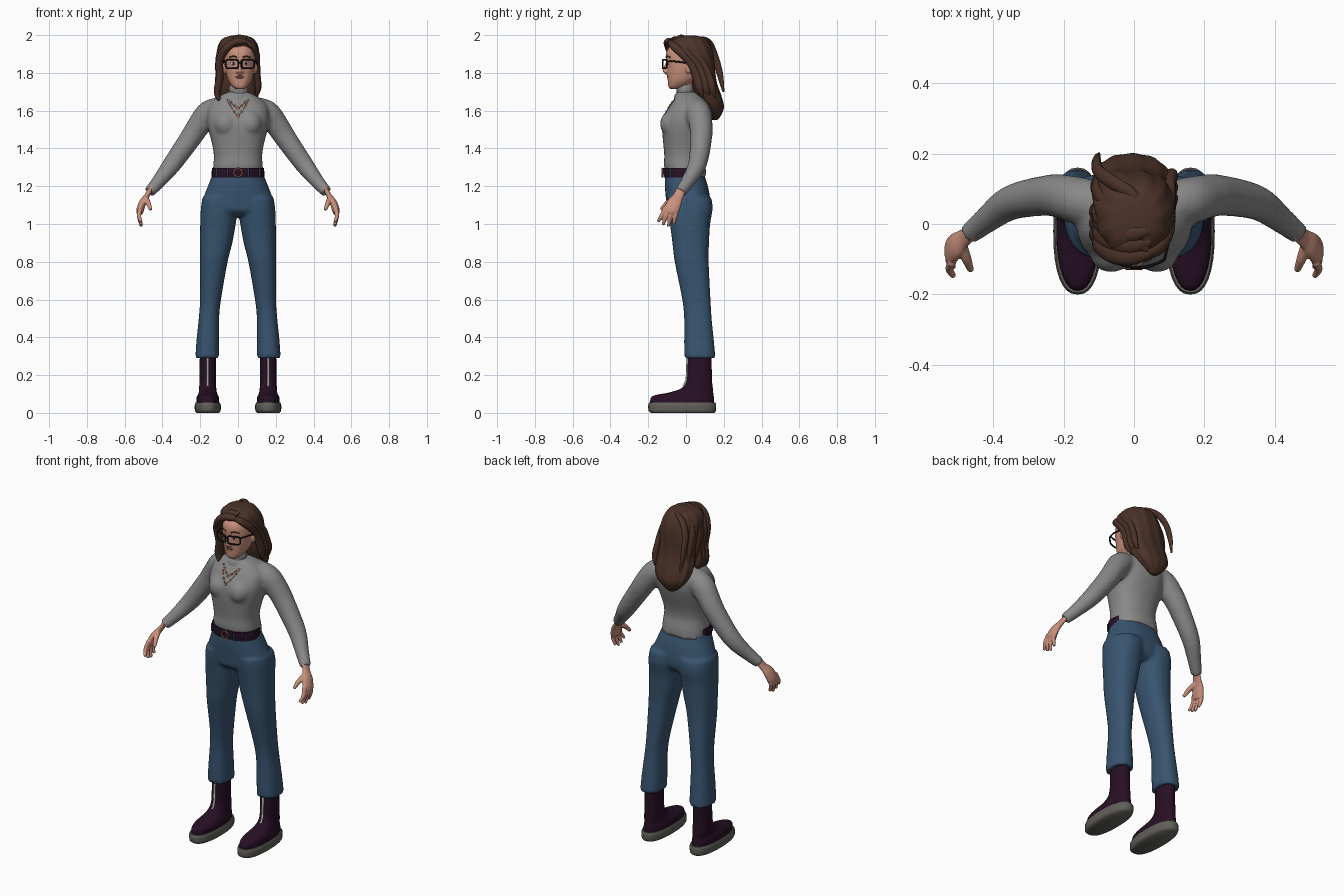
import bpy, bmesh, math
from mathutils import Vector, Matrix

cube = bpy.data.objects.get("Cube")
if cube:
    bpy.data.objects.remove(cube, do_unlink=True)


def material(name, r, g, b):
    m = bpy.data.materials.new(name)
    m.use_nodes = True
    m.diffuse_color = (r, g, b, 1)
    m.node_tree.nodes["Principled BSDF"].inputs["Base Color"].default_value = (r, g, b, 1)
    return m


WOOL = material("grey wool", .25, .25, .25)
DENIM = material("blue denim", .04, .09, .16)
LEATHER = material("plum leather", .02, .005, .018)
RUBBER = material("grey rubber", .12, .115, .1)
HAIR = material("brown hair", .07, .032, .021)
SKIN = material("skin", .58, .28, .2)
LIP = material("lip", .42, .15, .12)
BLACK = material("black", .005, .005, .006)
COPPER = material("copper", .55, .2, .1)
SILVER = material("silver white", .6, .6, .6)


def smooth_rows(rows, steps=4):
    """Catmull-Rom interpolation of tuples."""
    out = []
    for i in range(len(rows) - 1):
        quad = (rows[max(i - 1, 0)], rows[i], rows[i + 1], rows[min(i + 2, len(rows) - 1)])
        for k in range(steps):
            t = k / steps
            out.append([b + .5 * t * (c - a + t * (2 * a - 5 * b + 4 * c - d + t * (3 * (b - c) + d - a)))
                        for a, b, c, d in zip(*quad)])
    return out + [list(rows[-1])]


def skin_rings(bm, rings):
    loops = [[bm.verts.new(p) for p in ring] for ring in rings]
    for a, b in zip(loops, loops[1:]):
        for i in range(len(a)):
            j = (i + 1) % len(a)
            bm.faces.new((a[i], a[j], b[j], b[i]))
    bm.faces.new(loops[0])
    bm.faces.new(loops[-1])


def oval(t, n):
    c, s = math.cos(t), math.sin(t)
    return math.copysign(abs(c) ** (2 / n), c), math.copysign(abs(s) ** (2 / n), s)


def loft(bm, rows, n=2.3, seg=32, ridge=0):
    """Stack of level ovals, each (z, x0, x1, y0, y1)."""
    rings = []
    for z, x0, x1, y0, y1 in smooth_rows(rows):
        ring = []
        for k in range(seg):
            t = math.tau * k / seg
            c, s = oval(t, n)
            w = 1 + ridge * math.cos(11 * t + 9 * z)
            ring.append(((x0 + x1) / 2 + c * w * (x1 - x0) / 2, (y0 + y1) / 2 + s * w * (y1 - y0) / 2, z))
        rings.append(ring)
    skin_rings(bm, rings)


def tube(bm, pts, ref=(0, 1, 0), flat=1, seg=14):
    """Tapered tube through (x, y, z, radius); flat thins it across ref."""
    rows = smooth_rows(pts)
    rings = []
    for i, row in enumerate(rows):
        d = (Vector(rows[min(i + 1, len(rows) - 1)][:3]) - Vector(rows[max(i - 1, 0)][:3])).normalized()
        v = d.cross(Vector(ref)).normalized()
        u = v.cross(d)
        rings.append([Vector(row[:3]) + row[3] * (u * math.cos(a) + v * flat * math.sin(a))
                      for a in (math.tau * k / seg for k in range(seg))])
    skin_rings(bm, rings)


def ball(bm, pos, size):
    bmesh.ops.create_uvsphere(bm, u_segments=20, v_segments=12, radius=1,
                              matrix=Matrix.Translation(pos) @ Matrix.Diagonal((*size, 1)))


def mirror(bm):
    copy = bmesh.ops.duplicate(bm, geom=bm.verts[:] + bm.edges[:] + bm.faces[:])["geom"]
    for v in copy:
        if isinstance(v, bmesh.types.BMVert):
            v.co.x *= -1


def finish(name, bm, mat, side=1, voxel=0, soften=4):
    for v in bm.verts:
        v.co.x *= side
    bmesh.ops.recalc_face_normals(bm, faces=bm.faces[:])
    me = bpy.data.meshes.new(name)
    bm.to_mesh(me)
    bm.free()
    me.materials.append(mat)
    me.polygons.foreach_set("use_smooth", [True] * len(me.polygons))
    me.set_sharp_from_angle(angle=math.radians(50))
    ob = bpy.data.objects.new(name, me)
    bpy.context.collection.objects.link(ob)
    if voxel:
        r = ob.modifiers.new("blend", "REMESH")
        r.mode, r.voxel_size, r.use_smooth_shade = "VOXEL", voxel, True
        s = ob.modifiers.new("soften", "SMOOTH")
        s.iterations = soften
    return ob


def wire(name, pts, r, mat, cyclic=False):
    cu = bpy.data.curves.new(name, "CURVE")
    cu.dimensions, cu.bevel_depth, cu.bevel_resolution, cu.use_fill_caps = "3D", r, 2, True
    sp = cu.splines.new("POLY")
    sp.points.add(len(pts) - 1)
    for p, co in zip(sp.points, pts):
        p.co = (*co, 1)
    sp.use_cyclic_u = cyclic
    cu.materials.append(mat)
    bpy.context.collection.objects.link(bpy.data.objects.new(name, cu))


def front_of(ob, x, z, gap=.002):
    """Point just in front of an object's surface."""
    dg = bpy.context.evaluated_depsgraph_get()
    hit, loc, _, _ = ob.evaluated_get(dg).ray_cast(Vector((x, -1, z)), Vector((0, 1, 0)))
    return Vector((x, (loc.y if hit else -.1) - gap, z))


# Sweater: arm and bust mirrored, then blended with the torso
bm = bmesh.new()
tube(bm, [(.07, .05, 1.615, .06), (.15, .065, 1.59, .068), (.205, .078, 1.525, .063), (.255, .08, 1.45, .058),
          (.35, .06, 1.315, .05), (.42, .01, 1.225, .038), (.468, -.028, 1.17, .031)])
ball(bm, (.065, -.083, 1.53), (.06, .055, .065))
mirror(bm)
loft(bm, [(1.25, -.133, .133, -.09, .108), (1.3, -.132, .132, -.116, .104), (1.36, -.128, .128, -.115, .092),
          (1.42, -.137, .137, -.12, .1), (1.5, -.157, .157, -.127, .125), (1.56, -.165, .165, -.122, .14),
          (1.62, -.16, .16, -.09, .14), (1.66, -.125, .125, -.065, .118), (1.685, -.085, .085, -.052, .08),
          (1.7, -.05, .05, -.045, .045)])
sweater = finish("sweater", bm, WOOL, voxel=.01, soften=6)

# Folded turtleneck collar
bm = bmesh.new()
loft(bm, [(1.65, -.058, .06, -.066, .05), (1.675, -.06, .062, -.062, .052), (1.69, -.054, .058, -.055, .046),
          (1.695, -.046, .052, -.048, .04), (1.715, -.048, .054, -.05, .042), (1.735, -.043, .05, -.042, .04)], 2)
finish("collar", bm, WOOL)

# Trousers: mirrored legs blended with the hips
bm = bmesh.new()
loft(bm, [(1.14, .0, .188, -.1, .135), (1.08, .002, .197, -.096, .141), (1, .012, .2, -.085, .128),
          (.9, .03, .201, -.072, .122), (.8, .055, .201, -.06, .12), (.6, .09, .201, -.02, .13),
          (.5, .1, .208, -.01, .136), (.38, .1, .22, -.01, .148), (.29, .1, .226, -.01, .156)])
mirror(bm)
loft(bm, [(1.285, -.134, .134, -.112, .096), (1.25, -.14, .14, -.112, .1), (1.2, -.16, .16, -.112, .116),
          (1.12, -.187, .187, -.105, .13), (1.07, -.17, .17, -.098, .125), (1.04, -.1, .1, -.06, .1)])
finish("trousers", bm, DENIM, voxel=.01)

# Belt, loops and buckle
bm = bmesh.new()
loft(bm, [(1.246, -.14, .14, -.118, .085), (1.27, -.14, .14, -.121, .085), (1.297, -.137, .137, -.121, .085)])
belt = finish("belt", bm, LEATHER)
for i, x in enumerate((-.115, -.055, .055, .115)):
    wire(f"belt_loop_{i + 1}", [front_of(belt, x, z, .001) for z in (1.248, 1.27, 1.294)], .005, DENIM)
wire("buckle", [(.022 * math.cos(a), -.126, 1.272 + .022 * math.sin(a))
                for a in (math.tau * k / 24 for k in range(24))], .004, COPPER, True)

# Boots, zips and hands, one per side
for label, s in (("left", 1), ("right", -1)):
    bm = bmesh.new()
    loft(bm, [(.03, .1, .22, -.188, .148), (.075, .1, .22, -.188, .148), (.093, .106, .214, -.165, .146),
              (.108, .112, .208, -.09, .144), (.13, .115, .206, -.025, .142), (.17, .117, .204, .003, .138),
              (.25, .117, .203, .008, .136), (.32, .118, .202, .012, .136)], 2.2)
    boot = finish(label + "_boot", bm, LEATHER, s)
    bm = bmesh.new()
    loft(bm, [(.0, .1, .22, -.185, .15), (.012, .092, .228, -.198, .158), (.04, .091, .229, -.2, .16),
              (.054, .096, .224, -.195, .155)], 2.4)
    finish(label + "_sole", bm, RUBBER, s)
    wire(label + "_zip", [front_of(boot, s * .16, z, .001) for z in (.14, .17, .2, .24, .29)], .006, SILVER)

    bm = bmesh.new()
    tube(bm, [(.455, -.018, 1.2, .026), (.482, -.04, 1.15, .028), (.504, -.06, 1.115, .038),
              (.518, -.076, 1.075, .041), (.52, -.08, 1.055, .034)], flat=.5)
    for y0, y1, z1 in ((-.108, -.148, 1.012), (-.088, -.122, .995), (-.068, -.094, .987), (-.048, -.064, 1.0)):
        tube(bm, [(.516, y0, 1.09, .012), (.524, (y0 + y1) / 2, 1.045, .0115), (.512, y1, z1, .008)], (1, 0, 0))
    tube(bm, [(.49, -.06, 1.135, .017), (.475, -.1, 1.11, .014), (.463, -.132, 1.075, .009)], (1, 0, 0))
    finish(label + "_hand", bm, SKIN, s, voxel=.004, soften=2)

# Head with neck, nose and ears
CX = .01
bm = bmesh.new()
loft(bm, [(1.715, -.012, .032, -.086, -.04), (1.73, -.032, .052, -.094, .0), (1.76, -.052, .072, -.097, .05),
          (1.8, -.064, .084, -.1, .09), (1.84, -.07, .09, -.102, .11), (1.88, -.071, .091, -.107, .12),
          (1.92, -.066, .086, -.1, .118), (1.96, -.045, .065, -.065, .1), (1.98, -.02, .04, -.02, .05)])
loft(bm, [(1.65, -.038, .046, -.042, .04), (1.72, -.034, .044, -.036, .036), (1.79, -.036, .046, -.03, .05)], 2)
tube(bm, [(CX, -.098, 1.86, .007), (CX, -.11, 1.828, .009), (CX, -.114, 1.812, .011), (CX, -.1, 1.797, .01)], (1, 0, 0))
for s in (1, -1):
    ball(bm, (CX + s * .014, -.104, 1.806), (.008, .01, .007))
    ball(bm, (CX + s * .083, .015, 1.825), (.011, .018, .03))
head = finish("head", bm, SKIN, voxel=.005, soften=3)

# Lips
for part, z, w in (("upper", 1.782, .022), ("lower", 1.775, .018)):
    wire(part + "_lip", [front_of(head, CX + w * k / 3, z - .002 * (k / 3) ** 2, -.001) for k in range(-3, 4)], .004, LIP)

# Eyes, brows and spectacles
for label, s in (("left", 1), ("right", -1)):
    ex = CX + s * .034
    p = front_of(head, ex, 1.85, 0)
    for part, size, mat, gap in (("eye", (.015, .004, .008), SILVER, 0), ("iris", (.006, .003, .0065), BLACK, .003)):
        bm = bmesh.new()
        ball(bm, p - Vector((0, gap, 0)), size)
        finish(f"{label}_{part}", bm, mat)
    wire(label + "_brow", [front_of(head, CX + s * x, z, 0) for x, z in ((.016, 1.882), (.035, 1.889), (.056, 1.882))],
         .004, HAIR)
    rim = []
    for k in range(32):
        c, h = oval(math.tau * k / 32, 4.5)
        x = s * .042 + c * .034
        rim.append((CX + x, -.124 + 4 * x * x, 1.847 + h * .023))
    wire(label + "_rim", rim, .0045, BLACK, True)
    wire(label + "_temple", [(CX + s * .077, -.1, 1.862), (CX + s * .088, -.05, 1.86), (CX + s * .09, .02, 1.85)],
         .004, BLACK)
wire("spectacle_bridge", [(CX - .01, -.122, 1.852), (CX, -.124, 1.855), (CX + .01, -.122, 1.852)], .004, BLACK)

# Hair: ridged mass swept to the back
bm = bmesh.new()
loft(bm, [(1.998, -.03, .035, -.02, .05), (1.985, -.075, .075, -.06, .095), (1.955, -.1, .1, -.088, .125),
          (1.92, -.11, .11, -.07, .14), (1.88, -.115, .112, -.025, .148), (1.84, -.117, .107, .005, .152),
          (1.8, -.117, .104, .02, .155), (1.74, -.12, .108, .03, .165), (1.68, -.12, .108, .05, .186),
          (1.62, -.1, .085, .09, .2), (1.575, -.06, .04, .12, .185), (1.55, -.03, .005, .14, .165)],
     2.2, 88, .022)
finish("hair_back", bm, HAIR)

# Hair: locks falling from a side parting
bm = bmesh.new()
for k in range(3):
    d = .032 * k
    tube(bm, [(.045, -.083 + d, 1.965 + d * .3, .016), (-.01, -.092 + d, 1.965 + d * .25, .026),
              (-.062, -.082 + d, 1.93, .029), (-.097, -.055 + d, 1.865, .027), (-.096, -.036 + d, 1.78, .026),
              (-.108, -.026 + d, 1.71, .026), (-.105, -.03 + d, 1.67, .018), (-.09, -.036 + d, 1.645, .005)],
         (.3, 1, .2), .75)
    tube(bm, [(.035, -.085 + d, 1.965 + d * .3, .014), (.075, -.066 + d, 1.945, .021), (.1, -.022 + d, 1.9, .02),
              (.103, .028 + d, 1.845, .02), (.104, .055 + d, 1.78, .023), (.108, .072 + d, 1.72, .022),
              (.098, .088 + d, 1.67, .005)], (.3, 1, .2), .7)
    tube(bm, [(.04, -.07 + d, 1.972, .014), (0, -.05 + 2 * d, 1.981, .017), (-.06, -.01 + 2 * d, 1.962, .02),
              (-.1, .02 + 2 * d, 1.9, .02), (-.107, .05 + 2 * d, 1.8, .018), (-.1, .07 + 2 * d, 1.7, .006)],
         (.3, 1, .2), .7)
finish("hair_locks", bm, HAIR)

# Necklaces: two beaded chains lying on the sweater
for label, w, low in (("short", .05, 1.615), ("long", .058, 1.575)):
    pts = [front_of(sweater, w * k / 8, low + (1.66 - low) * abs(k / 8) ** 1.4) for k in range(-8, 9)]
    wire(label + "_chain", pts, .0018, COPPER)
    bm = bmesh.new()
    for i, p in enumerate(pts[2:-2:3]):
        ball(bm, p, (.0055, .004, .0055))
    ball(bm, pts[8] - Vector((0, 0, .006)), (.008, .004, .01))
    finish(label + "_beads", bm, COPPER)
